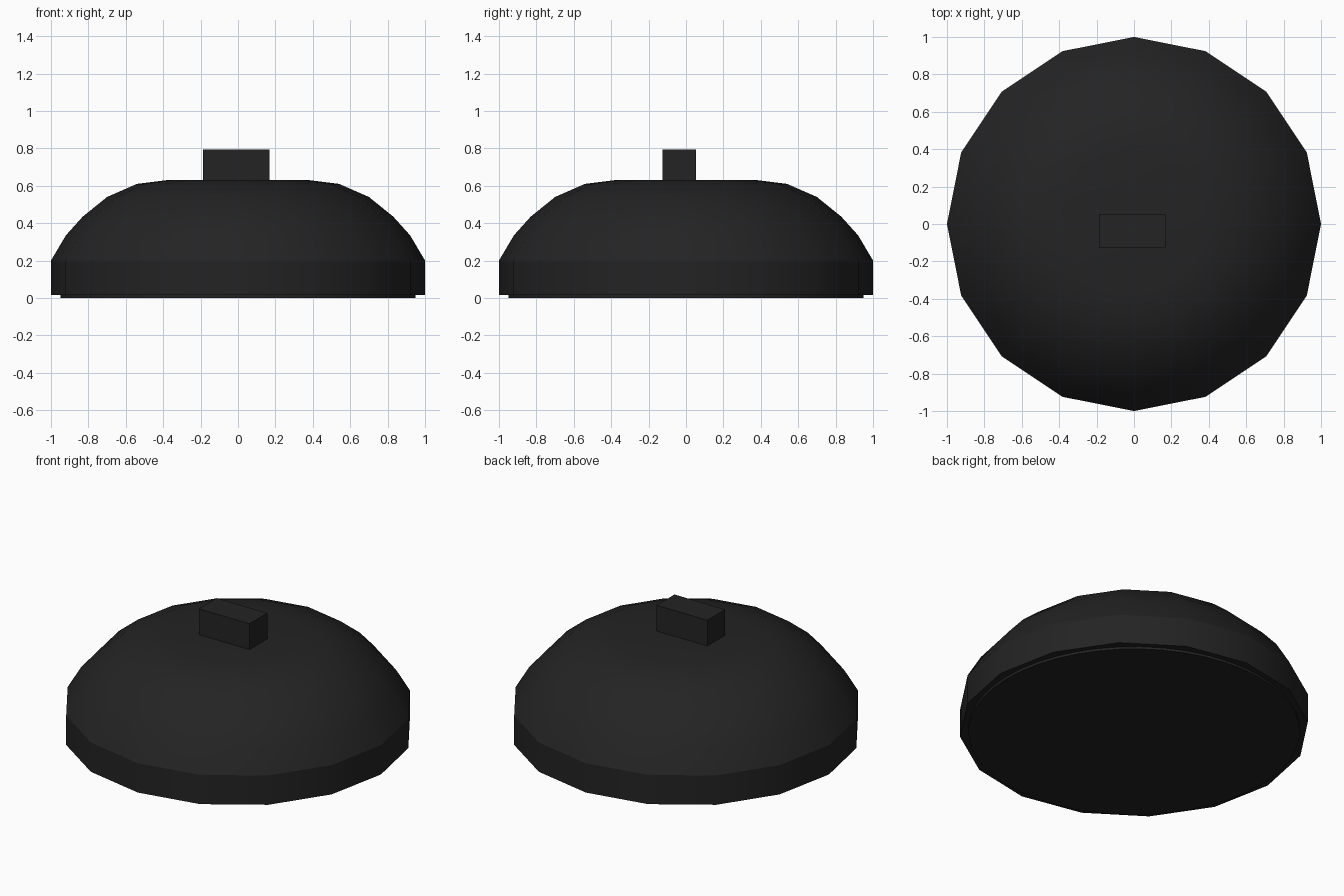
import bpy, bmesh
from math import cos, sin, pi, radians

cube = bpy.data.objects.get("Cube")
if cube:
    bpy.data.objects.remove(cube, do_unlink=True)


def material(name, rgb):
    mat = bpy.data.materials.new(name)
    mat.use_nodes = True
    mat.diffuse_color = (*rgb, 1)
    mat.node_tree.nodes["Principled BSDF"].inputs["Base Color"].default_value = (*rgb, 1)
    return mat


def lathe(name, profile, sides, mat):
    """Spin a (radius, height) profile around z and cap both ends."""
    bm = bmesh.new()
    rings = [[bm.verts.new((r * cos(2 * pi * i / sides), r * sin(2 * pi * i / sides), z))
              for i in range(sides)] for r, z in profile]
    for low, high in zip(rings, rings[1:]):
        for i in range(sides):
            j = (i + 1) % sides
            bm.faces.new((low[i], low[j], high[j], high[i]))
    bm.faces.new(rings[0][::-1])
    bm.faces.new(rings[-1])
    mesh = bpy.data.meshes.new(name)
    bm.to_mesh(mesh)
    bm.free()
    mesh.materials.append(mat)
    obj = bpy.data.objects.new(name, mesh)
    bpy.context.collection.objects.link(obj)
    bpy.ops.object.select_all(action="DESELECT")
    obj.select_set(True)
    bpy.context.view_layer.objects.active = obj
    bpy.ops.object.shade_smooth_by_angle(angle=radians(30))
    return obj


black = material("soft black", (0.017, 0.017, 0.017))

# Domed body: short upright wall, rounded shoulder, flat top
lathe("dome", [(1, 0.015), (1, 0.2), (0.92, 0.335), (0.83, 0.435),
               (0.7, 0.54), (0.54, 0.61), (0.38, 0.63)], 16, black)

# Thin round plate under the body
lathe("base_plate", [(0.95, 0), (0.95, 0.02)], 48, black)

# Slightly off-centre rectangular block on top
bpy.ops.mesh.primitive_cube_add(size=1, location=(-0.009, -0.036, 0.695))
block = bpy.context.object
block.name = "top_block"
block.scale = (0.354, 0.178, 0.196)
bpy.ops.object.transform_apply(location=False, rotation=False, scale=True)
block.data.materials.append(black)
